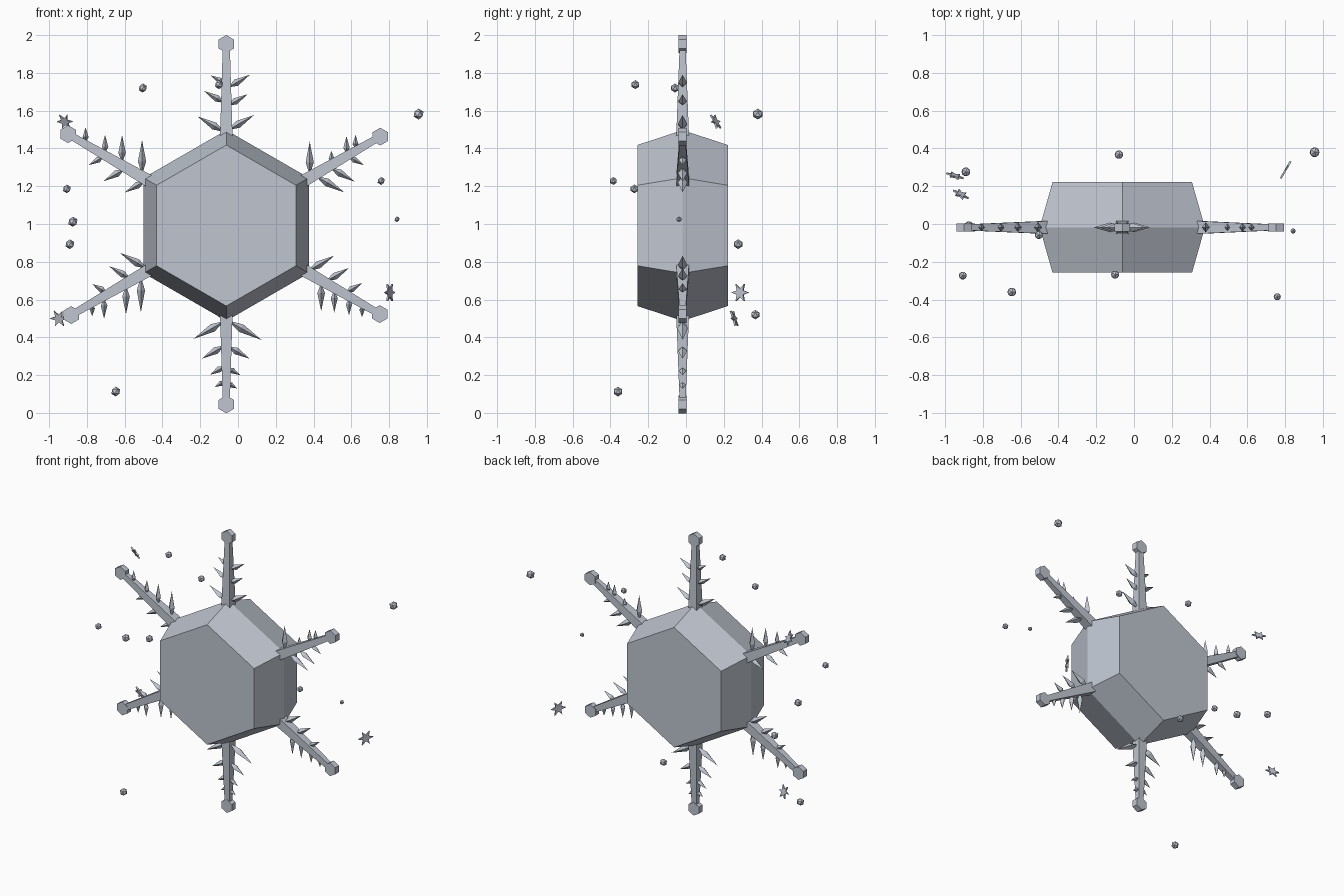
import bpy, bmesh, math
from mathutils import Vector, Matrix

if "Cube" in bpy.data.objects:
    bpy.data.objects.remove(bpy.data.objects["Cube"])

CX, CY, CZ = -0.062, -0.018, 0.992      # centre of the crystal

ice = bpy.data.materials.new("pale ice grey")
ice.diffuse_color = (0.52, 0.56, 0.63, 1)
ice.use_nodes = True
ice.node_tree.nodes["Principled BSDF"].inputs["Base Color"].default_value = ice.diffuse_color


def finish(name, bm):
    bmesh.ops.recalc_face_normals(bm, faces=bm.faces[:])
    me = bpy.data.meshes.new(name)
    bm.to_mesh(me)
    bm.free()
    me.materials.append(ice)
    ob = bpy.data.objects.new(name, me)
    bpy.context.collection.objects.link(ob)
    return ob


def loft(bm, rings):
    """Skin a list of equal-sized rings and cap both ends."""
    loops = [[bm.verts.new(p) for p in ring] for ring in rings]
    for a, b in zip(loops, loops[1:]):
        for i in range(len(a)):
            j = (i + 1) % len(a)
            bm.faces.new((a[i], a[j], b[j], b[i]))
    bm.faces.new(loops[0])
    bm.faces.new(loops[-1])


def polar(angle, u, v=0.0, y=0.0):
    """u runs out along the arm, v across it, y through the crystal."""
    c, s = math.cos(angle), math.sin(angle)
    return Vector((CX + u * c - v * s, CY + y, CZ + u * s + v * c))


def hexagon(centre, r, y):
    return [centre + Vector((r * math.sin(i * math.pi / 3), y, r * math.cos(i * math.pi / 3)))
            for i in range(6)]


# Hexagonal body, widest at the middle ridge
mid = Vector((CX, CY, CZ))
bm = bmesh.new()
loft(bm, [hexagon(mid, 0.426, -0.24), hexagon(mid, 0.505, 0), hexagon(mid, 0.426, 0.24)])
finish("crystal_body", bm)


def spike(bm, angle, u, side, length):
    """Four-sided spindle leaning 60 degrees away from the arm."""
    start = polar(angle, u)
    a = angle + side * math.radians(60)
    d = Vector((math.cos(a), 0, math.sin(a)))
    n = Vector((-d.z, 0, d.x))
    w = 0.011 + 0.055 * length
    base = bm.verts.new(start + d * 0.01)
    tip = bm.verts.new(start + d * length)
    m = start + d * length * 0.42
    ring = [bm.verts.new(m + o) for o in (n * w, Vector((0, w * 1.25, 0)), -n * w, Vector((0, -w * 1.25, 0)))]
    for i in range(4):
        bm.faces.new((base, ring[i], ring[i - 1]))
        bm.faces.new((tip, ring[i - 1], ring[i]))


# Arms: angle, knob distance, spikes (distance, length) on the left and right sides
arms = [
    ("top", 90, 0.961, [(.49, .175), (.644, .137), (.747, .095)],
     [(.50, .17), (.63, .13), (.726, .144)]),
    ("upper_right", 30, 0.941, [(.51, .19), (.643, .075), (.735, .105), (.79, .085)],
     [(.536, .186), (.625, .16), (.74, .10)]),
    ("lower_right", -30, 0.938, [(.49, .17), (.60, .15), (.72, .11)],
     [(.58, .163), (.66, .13), (.75, .10), (.83, .07)]),
    ("bottom", -90, 0.947, [(.498, .216), (.634, .143), (.75, .085), (.83, .065)],
     [(.50, .20), (.63, .15), (.74, .10), (.82, .07)]),
    ("lower_left", 210, 0.948, [(.522, .198), (.613, .163), (.747, .12), (.82, .07)],
     [(.47, .18), (.574, .142), (.72, .10)]),
    ("upper_left", 150, 0.967, [(.485, .135), (.61, .14), (.74, .10)],
     [(.515, .195), (.637, .16), (.741, .11), (.86, .09)]),
]
for name, deg, reach, left, right in arms:
    ang = math.radians(deg)
    # Tapered square beam
    bm = bmesh.new()
    loft(bm, [[polar(ang, u, sv * w, sy * t) for sv, sy in ((1, 1), (-1, 1), (-1, -1), (1, -1))]
              for u, w, t in ((0.44, 0.034, 0.035), (reach - 0.02, 0.019, 0.016))])
    finish(name + "_arm", bm)
    # Hexagonal end knob
    bm = bmesh.new()
    tip = polar(ang, reach)
    loft(bm, [hexagon(tip, 0.047, -0.021), hexagon(tip, 0.047, 0.021)])
    finish(name + "_knob", bm)
    # Side spikes
    bm = bmesh.new()
    for side, row in ((1, left), (-1, right)):
        for u, length in row:
            spike(bm, ang, u, side, length)
    finish(name + "_spikes", bm)

# Floating ice pellets: x, y, z, radius
pellets = [(-.504, -.058, 1.72, .024), (-.10, -.268, 1.738, .024), (.956, .38, 1.582, .029),
           (-.906, -.273, 1.186, .023), (.758, -.385, 1.228, .021), (-.874, -.01, 1.012, .027),
           (-.89, .276, .893, .026), (.842, -.037, 1.025, .015), (-.647, -.36, .113, .026),
           (-.08, .367, .52, .025)]
for i, (x, y, z, r) in enumerate(pellets):
    bm = bmesh.new()
    bmesh.ops.create_icosphere(bm, subdivisions=1, radius=r, matrix=Matrix.Translation((x, y, z)))
    finish(f"pellet_{i + 1}", bm)

# Floating six-pointed flakes: centre, facing direction, radius
flakes = [((-.917, .157, 1.542), (.53, 1, .58), .046),
          ((.803, .287, .637), (.86, -.5, 0), .053),
          ((-.948, .255, .50), (.3, 1, .33), .048)]
for i, (pos, facing, r) in enumerate(flakes):
    turn = Vector(facing).to_track_quat('Z', 'Y')
    bm = bmesh.new()
    loft(bm, [[Vector(pos) + turn @ Vector((q * math.cos(k * math.pi / 6), q * math.sin(k * math.pi / 6), h))
               for k in range(12) for q in [r if k % 2 == 0 else r * 0.42]]
              for h in (-0.005, 0.005)])
    finish(f"flake_{i + 1}", bm)
